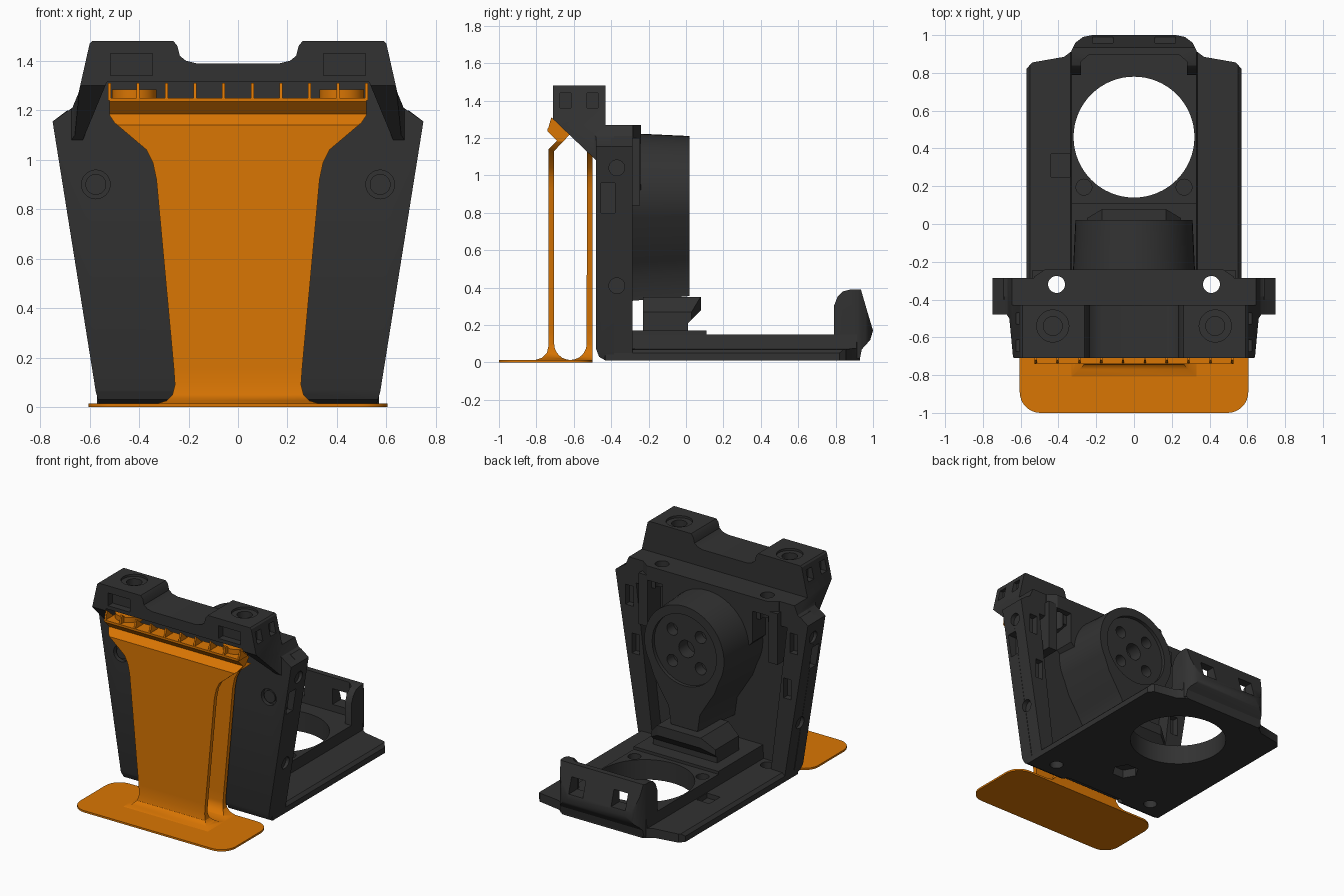
import bpy
import bmesh
from math import sin, cos, tau
from mathutils import Vector

default_cube = bpy.data.objects.get("Cube")
if default_cube:
    bpy.data.objects.remove(default_cube, do_unlink=True)

parts = []


def make_material(name, colour):
    material = bpy.data.materials.new(name)
    material.use_nodes = True
    material.diffuse_color = colour
    for node in material.node_tree.nodes:
        if node.type == "BSDF_PRINCIPLED":
            node.inputs["Base Color"].default_value = colour
            node.inputs["Roughness"].default_value = 0.6
    return material


charcoal = make_material("charcoal plastic", (0.032, 0.032, 0.032, 1))
orange = make_material("orange plastic", (0.7, 0.18, 0.001, 1))


def place(axis, along, first, second):
    """Turn a point of a 2D profile into 3D, extruded along the axis."""
    if axis == "x":
        return Vector((along, first, second))
    if axis == "y":
        return Vector((first, along, second))
    return Vector((first, second, along))


def prism(name, axis, profile, start, end, material=None, end_scale=1, centre=(0, 0)):
    """Extrude a closed profile; the far end may be scaled about a centre."""
    shape = bmesh.new()
    near = [shape.verts.new(place(axis, start, *point)) for point in profile]
    far = [shape.verts.new(place(axis, end, *[c + (p - c) * end_scale for p, c in zip(point, centre)]))
           for point in profile]
    shape.faces.new(near)
    shape.faces.new(far[::-1])
    for i in range(len(near)):
        shape.faces.new((near[i - 1], near[i], far[i], far[i - 1]))
    bmesh.ops.recalc_face_normals(shape, faces=shape.faces)
    mesh = bpy.data.meshes.new(name)
    shape.to_mesh(mesh)
    shape.free()
    part = bpy.data.objects.new(name, mesh)
    bpy.context.collection.objects.link(part)
    if material:
        mesh.materials.append(material)
        parts.append(part)
    else:
        part.hide_render = True
    return part


def circle(first, second, radius, sides=40):
    return [(first + radius * cos(tau * i / sides), second + radius * sin(tau * i / sides))
            for i in range(sides)]


def rect(left, right, low, high):
    return [(left, low), (right, low), (right, high), (left, high)]


def mirrored(half):
    """Complete a right-hand outline with its mirror image."""
    return half + [(-p, q) for p, q in reversed(half)]


def combine(part, tool, operation="DIFFERENCE"):
    modifier = part.modifiers.new("shape", "BOOLEAN")
    modifier.operation = operation
    modifier.solver = "EXACT"
    modifier.object = tool
    bpy.context.view_layer.update()
    graph = bpy.context.evaluated_depsgraph_get()
    result = bpy.data.meshes.new_from_object(part.evaluated_get(graph))
    part.modifiers.clear()
    part.data = result
    bpy.data.objects.remove(tool, do_unlink=True)


def cut(part, axis, profile, start, end):
    combine(part, prism("cutter", axis, profile, start, end))


def keep(part, axis, profile, start, end):
    combine(part, prism("cutter", axis, profile, start, end), "INTERSECT")


# Orange foot with rounded corners
quarter = [(0.11 * cos(tau * i / 32), 0.11 * sin(tau * i / 32)) for i in range(9)]
foot_half = [(0.495 + x, -0.89 - y) for x, y in reversed(quarter)]
foot_half += [(0.495 + x, -0.61 + y) for x, y in quarter]
prism("orange_foot", "z", mirrored(foot_half), 0, 0.013, orange)

# Orange double leaf: side ribbon trimmed by the flared front outline
ribbon = [(-0.81, 0), (-0.81, 0.012), (-0.77, 0.025), (-0.744, 0.05), (-0.735, 0.09),
          (-0.735, 1.14), (-0.69, 1.185), (-0.74, 1.235), (-0.74, 1.25), (-0.64, 1.25),
          (-0.62, 1.22), (-0.705, 1.13)]
ribbon += [(-0.618 - 0.087 * cos(tau * i / 24), 0.1 - 0.087 * sin(tau * i / 24)) for i in range(13)]
ribbon += [(-0.53, 1.13), (-0.5, 1.1), (-0.5, 0)]
leaf = prism("orange_leaf", "x", ribbon, -0.8, 0.8, orange)
leaf_half = [(0.33, -0.1), (0.33, 0.013), (0.29, 0.025), (0.265, 0.05), (0.255, 0.09),
             (0.26, 0.16), (0.33, 0.92), (0.345, 0.99), (0.37, 1.04), (0.5, 1.15),
             (0.52, 1.18), (0.52, 1.4)]
keep(leaf, "y", mirrored(leaf_half), -1, 0)

# Orange ribs and round pads on the ledge
rib_count = 10
for i in range(rib_count):
    x = -0.52 + i * 1.04 / (rib_count - 1)
    prism("ledge_rib", "x", [(-0.74, 1.24), (-0.72, 1.31), (-0.64, 1.24)],
          x - 0.006, x + 0.006, orange)
for side in (-1, 1):
    prism("ledge_pad", "z", circle(side * 0.42, -0.61, 0.09), 1.24, 1.285, orange)

# Upright panel, tapering towards the bottom
panel_half = [(0.56, 0.01), (0.575, 0.06), (0.75, 1.155), (0.67, 1.21), (0.64, 1.26)]
panel = prism("upright_panel", "y", mirrored(panel_half), -0.48, -0.385, charcoal)
heel = [(-0.5, -0.1), (-0.5, 0.08), (-0.48, 0.07), (-0.465, 0.03), (-0.43, 0.01), (-0.43, -0.1)]
cut(panel, "x", heel, -1, 1)
cut(panel, "y", rect(-0.25, 0.25, -0.1, 0.05), -0.6, -0.2)
for side in (-1, 1):
    cut(panel, "y", circle(side * 0.575, 0.9, 0.058), -0.5, -0.45)
    prism("front_bolt", "y", circle(side * 0.575, 0.9, 0.042), -0.47, -0.44, charcoal)

# Side rails with slots and bolt sockets
for side, word in ((-1, "right"), (1, "left")):
    outline = [(0.46, 0.05), (0.57, 0.05), (0.75, 1.155), (0.69, 1.2), (0.6, 1.2)]
    rail = prism(word + "_rail", "y", [(side * x, z) for x, z in outline], -0.4, -0.285, charcoal)
    for target in (rail, panel):
        cut(target, "x", rect(-0.455, -0.38, 0.8, 0.96), side * 0.65, side * 0.8)
        for height in (0.41, 1.04):
            edge = 0.57 + (height - 0.06) * 0.164
            cut(target, "x", circle(-0.37, height, 0.042), side * (edge - 0.025), side)
    for x, z in ((0.59, 0.67), (0.64, 1)):
        cut(rail, "y", rect(side * x - 0.03, side * x + 0.03, z - 0.07, z + 0.07), -0.33, -0.2)
    low, high = sorted((side * 0.47, side * 0.54))
    prism(word + "_bracket", "z", rect(low, high, -0.4, -0.245), 0.84, 1.2, charcoal)

# Top block: side profile trimmed by front and plan outlines
profile = [(-0.71, 1.48), (-0.43, 1.48), (-0.43, 1.27), (-0.285, 1.27), (-0.285, 1.1),
           (-0.44, 1.07), (-0.48, 1.08), (-0.71, 1.3)]
block = prism("top_block", "x", profile, -0.9, 0.9, charcoal)
block_half = [(0.17, 1.39), (0.21, 1.4), (0.235, 1.42), (0.245, 1.46), (0.265, 1.485),
              (0.585, 1.485), (0.6, 1.47), (0.645, 1.27), (0.67, 1.21), (0.75, 1.155),
              (0.725, 1), (0, 1)]
keep(block, "y", mirrored(block_half), -1, 0)
plan_half = [(0.64, -0.8), (0.64, -0.71), (0.66, -0.5), (0.68, -0.47), (0.75, -0.46), (0.76, -0.1)]
keep(block, "z", mirrored(plan_half), 0, 2)
cut(block, "y", mirrored([(0.53, 1.315), (0.64, 1.05)]), -0.8, -0.475)
for side in (-1, 1):
    near, far = sorted((side * 0.345, side * 0.515))
    cut(block, "y", rect(near, far, 1.34, 1.43), -0.8, -0.66)
    cut(block, "z", circle(side * 0.43, -0.54, 0.085), 1.465, 1.6)
    cut(block, "z", circle(side * 0.43, -0.54, 0.05), 1.38, 1.6)
    cut(block, "z", circle(side * 0.41, -0.32, 0.045), 1, 2)
    for low in (-0.675, -0.53):
        cut(block, "x", rect(low, low + 0.06, 1.36, 1.44), side * 0.58, side * 0.8)

# Rear shelf and hub backing
shelf_plan = mirrored([(0.53, -0.45), (0.53, -0.28), (0.47, -0.24)])
shelf = prism("rear_shelf", "z", shelf_plan, 1.17, 1.27, charcoal)
for side in (-1, 1):
    cut(shelf, "z", circle(side * 0.41, -0.32, 0.045), 1, 2)
backing_half = [(0.24, 0.84), (0.35, 0.95), (0.35, 1.2)]
prism("hub_backing", "y", mirrored(backing_half), -0.4, -0.24, charcoal)

# Teardrop hub with a drilled round face
drop = [(0.33 * cos(tau * i / 48), 0.9 + 0.33 * sin(tau * i / 48)) for i in range(-4, 29)]
neck = [(0.25, 0.64), (0.18, 0.53), (0.13, 0.45), (0.11, 0.32)]
outline = [(-x, z) for x, z in neck[::-1]] + drop[::-1] + neck
hub = prism("teardrop_hub", "y", outline, -0.4, 0.02, charcoal, 0.94, (0, 0.9))
cut(hub, "y", circle(0, 0.9, 0.25), -0.005, 0.1)
cut(hub, "y", circle(0, 0.9, 0.06), -0.1, 0.1)
for x, z in circle(0, 0, 0.11, 4):
    cut(hub, "y", circle(x - z, 0.9 + x + z, 0.042), -0.08, 0.1)

# Block below the hub
foot_profile = [(-0.23, 0.15), (-0.23, 0.35), (0.08, 0.35), (0.08, 0.28), (0.01, 0.21), (0.01, 0.15)]
pedestal = prism("hub_pedestal", "x", foot_profile, -0.25, 0.25, charcoal)
keep(pedestal, "z", mirrored([(0.25, -0.3), (0.25, 0.03), (0.15, 0.09)]), 0, 1)
keep(pedestal, "y", mirrored([(0.25, 0.1), (0.25, 0.27), (0.16, 0.36)]), -1, 1)
prism("pedestal_base", "z", rect(-0.33, 0.33, -0.4, 0.11), 0.1, 0.17, charcoal)

# Base plate with a raised deck and the large round opening
section = mirrored([(0.57, 0.01), (0.57, 0.05), (0.55, 0.07), (0.335, 0.075), (0.33, 0.15)])
base = prism("base_plate", "y", section, -0.46, 0.95, charcoal)
base_half = [(0.22, -0.4), (0.27, -0.42), (0.31, -0.46), (0.54, -0.46), (0.57, -0.43),
             (0.57, 0.82), (0.54, 0.855), (0.37, 0.885), (0.31, 0.93)]
keep(base, "z", mirrored(base_half), -1, 1)
cut(base, "x", heel, -1, 1)
cut(base, "z", circle(0, 0.46, 0.32, 64), -1, 1)
cut(base, "z", circle(0, -0.09, 0.09, 6), -1, 0.07)
for side in (-1, 1):
    cut(base, "z", circle(side * 0.41, -0.32, 0.045), -1, 1)
    cut(base, "z", circle(side * 0.265, 0.195, 0.042), 0.09, 1)
cut(base, "z", rect(-0.44, -0.34, 0.25, 0.37), 0.04, 1)

# Rear hook: curved wall with two windows
hook_plan = mirrored([(0.33, 0.79), (0.33, 0.92), (0.31, 0.96), (0.27, 0.99), (0.22, 1)])
hook_side = [(0.79, 0.05), (0.79, 0.3), (0.81, 0.35), (0.84, 0.38), (0.88, 0.39), (0.935, 0.39),
             (0.97, 0.27), (1, 0.17), (0.985, 0.12), (0.94, 0.07), (0.93, 0.02), (0.85, 0.02)]
hook = prism("rear_hook", "x", hook_side, -0.5, 0.5, charcoal)
keep(hook, "z", hook_plan, -1, 1)
cut(hook, "z", mirrored([(0.28, 0.7), (0.28, 0.86), (0.24, 0.895)]), 0.13, 1)
for side in (-1, 1):
    near, far = sorted((side * 0.11, side * 0.22))
    cut(hook, "y", rect(near, far, 0.2, 0.31), 0.7, 1.2)

# Smooth the round surfaces, keep the edges crisp
bpy.ops.object.select_all(action="DESELECT")
for part in parts:
    part.select_set(True)
bpy.context.view_layer.objects.active = parts[0]
bpy.ops.object.shade_smooth_by_angle(angle=0.5)
